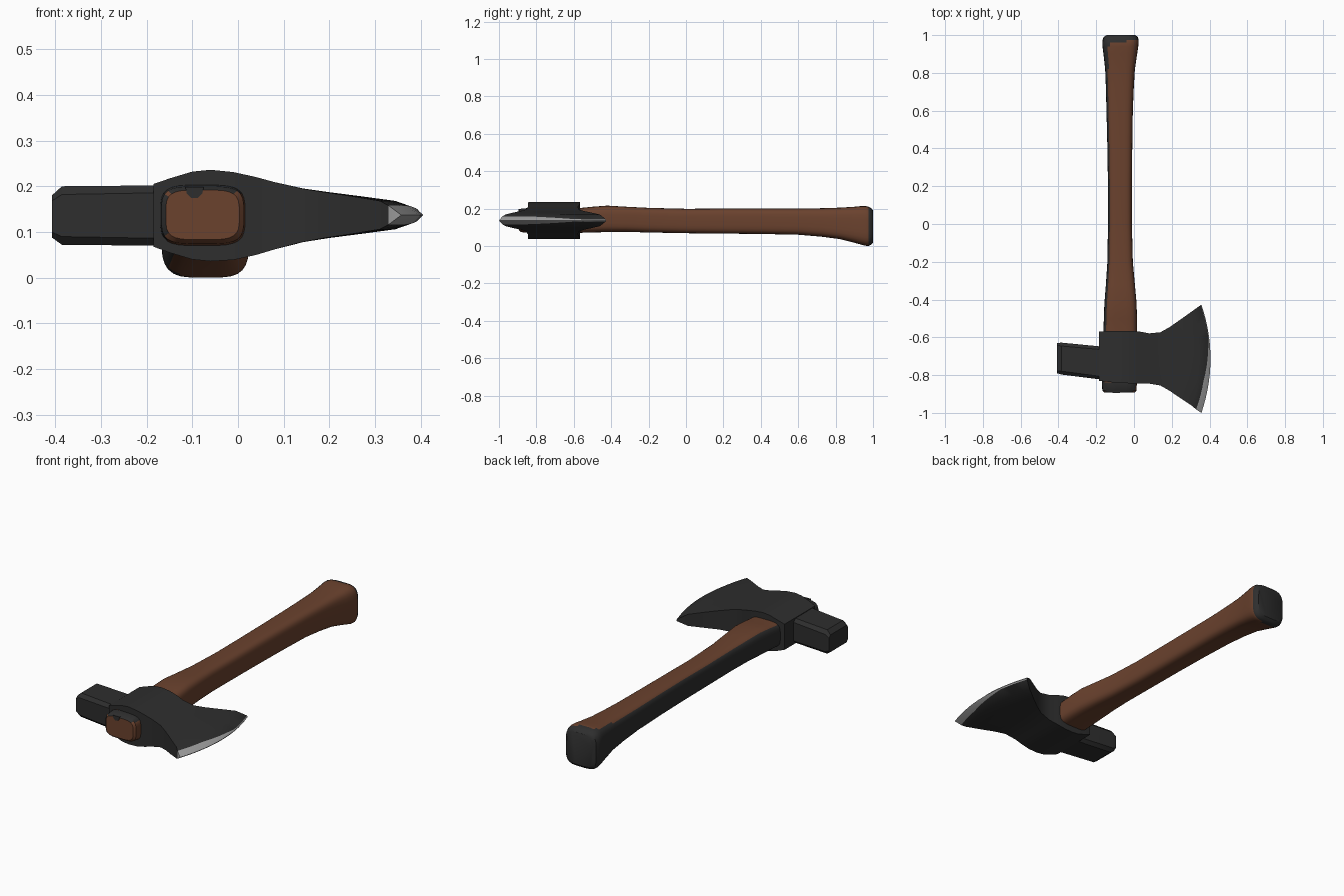
import bpy, bmesh, math
from mathutils import Vector

if "Cube" in bpy.data.objects:
    bpy.data.objects.remove(bpy.data.objects["Cube"])


def material(name, rgb):
    m = bpy.data.materials.new(name)
    m.diffuse_color = (*rgb, 1)
    m.use_nodes = True
    m.node_tree.nodes["Principled BSDF"].inputs["Base Color"].default_value = m.diffuse_color
    return m


BROWN = material("brown_wood", (0.145, 0.054, 0.027))
DARK = material("dark_iron", (0.027, 0.027, 0.027))
STEEL = material("bright_steel", (0.36, 0.36, 0.36))


def finish(name, bm, mats, angle=35):
    bmesh.ops.remove_doubles(bm, verts=bm.verts, dist=0.0004)
    bmesh.ops.recalc_face_normals(bm, faces=bm.faces)
    me = bpy.data.meshes.new(name)
    bm.to_mesh(me)
    bm.free()
    ob = bpy.data.objects.new(name, me)
    bpy.context.collection.objects.link(ob)
    for m in mats:
        me.materials.append(m)
    bpy.ops.object.select_all(action='DESELECT')
    ob.select_set(True)
    bpy.context.view_layer.objects.active = ob
    bpy.ops.object.shade_smooth_by_angle(angle=math.radians(angle))
    return ob


def loft(rings):
    """Skin closed rings of points and cap both ends; returns the mesh and face strips."""
    bm = bmesh.new()
    loops = [[bm.verts.new(p) for p in r] for r in rings]
    strips = []
    for a, b in zip(loops, loops[1:]):
        n = len(a)
        strips.append([bm.faces.new((a[i], a[(i + 1) % n], b[(i + 1) % n], b[i]))
                       for i in range(n)])
    bm.faces.new(loops[0])
    bm.faces.new(loops[-1])
    return bm, strips


# --- handle: rounded-square sections along y (y, x0, x1, z0, z1)
SECTIONS = [
    (-0.893, -0.158, 0.003, 0.083, 0.192), (-0.882, -0.168, 0.013, 0.074, 0.200),
    (-0.84, -0.170, 0.016, 0.070, 0.203), (-0.57, -0.162, 0.016, 0.070, 0.203),
    (-0.50, -0.160, 0.016, 0.072, 0.210), (-0.42, -0.157, 0.014, 0.074, 0.216),
    (-0.32, -0.149, 0.005, 0.075, 0.210), (-0.20, -0.141, -0.006, 0.072, 0.204),
    (0.0, -0.138, -0.011, 0.068, 0.199), (0.20, -0.138, -0.011, 0.066, 0.200),
    (0.40, -0.141, -0.009, 0.064, 0.200), (0.60, -0.146, -0.006, 0.060, 0.200),
    (0.72, -0.149, -0.001, 0.050, 0.202), (0.82, -0.153, 0.005, 0.037, 0.205),
    (0.90, -0.162, 0.017, 0.017, 0.210), (0.94, -0.167, 0.023, 0.006, 0.214),
    (0.96, -0.168, 0.025, 0.001, 0.214), (0.975, -0.166, 0.025, 0.000, 0.210),
    (0.99, -0.161, 0.020, 0.006, 0.203), (1.0, -0.146, 0.007, 0.018, 0.190),
]


def rounded(y, x0, x1, z0, z1, n=28, power=0.5):
    pts = []
    for i in range(n):
        t = 2 * math.pi * (i + 0.5) / n
        c, s = math.cos(t), math.sin(t)
        pts.append(((x0 + x1) / 2 + (x1 - x0) / 2 * math.copysign(abs(c) ** power, c), y,
                    (z0 + z1) / 2 + (z1 - z0) / 2 * math.copysign(abs(s) ** power, s)))
    return pts


bm, _ = loft([rounded(*s) for s in SECTIONS])
bmesh.ops.recalc_face_normals(bm, faces=bm.faces)
bm.normal_update()
for f in bm.faces:
    c, n = f.calc_center_median(), f.normal
    butt = c.y - 0.2 * c.x > 0.975              # dark end cap
    back = n.x < -0.6                           # dark strip along the back
    stub = c.y < -0.8 and n.z > 0.6             # dark top where it leaves the head
    f.material_index = int(butt or back or stub)
finish("handle", bm, [BROWN, DARK])

# --- dark wedge mark in the handle's front end
bm, _ = loft([[(-0.115, y, 0.198), (-0.112, y, 0.184), (-0.102, y, 0.174), (-0.088, y, 0.174),
               (-0.078, y, 0.184), (-0.075, y, 0.198)] for y in (-0.896, -0.888)])
finish("end_wedge", bm, [DARK])

# --- axe head: eye and flared blade lofted along x (x, y0, y1, z0, z1, edge bulge)
EDGE_Z = 0.137
HEAD = [
    (-0.185, -0.830, -0.570, 0.068, 0.205, 0), (-0.15, -0.834, -0.567, 0.055, 0.217, 0),
    (-0.10, -0.840, -0.566, 0.040, 0.232, 0), (-0.06, -0.842, -0.566, 0.036, 0.236, 0),
    (-0.01, -0.844, -0.566, 0.039, 0.231, 0), (0.04, -0.845, -0.571, 0.050, 0.220, 0),
    (0.08, -0.845, -0.579, 0.062, 0.209, 0), (0.14, -0.855, -0.573, 0.078, 0.195, 0.003),
    (0.19, -0.884, -0.545, 0.087, 0.187, 0.010), (0.25, -0.925, -0.503, 0.096, 0.178, 0.020),
    (0.31, -0.965, -0.460, 0.106, 0.168, 0.034),
]
COLS = 14
VS = [-1 + 2 * i / COLS for i in range(COLS + 1)]


def row(x, y0, y1, z, bulge):
    return [Vector((x + bulge * (1 - v * v), (y0 + y1) / 2 + v * (y1 - y0) / 2, z)) for v in VS]


rings = [row(x, a, b, z1, k) + row(x, a, b, z0, k)[::-1] for x, a, b, z0, z1, k in HEAD]
edge = row(0.357, -1.0, -0.427, EDGE_Z, 0.048)


def bevel(side):
    """Start of the ground edge: wide at the front corner, narrowing to the other."""
    pts = []
    for v, p in zip(VS, edge):
        w = min(1, max(0.12, (0.55 - v) / 1.0))
        pts.append(p + Vector((-0.028 * w, -v * 0.018 * w, side * 0.021 * w ** 0.6)))
    return pts


rings.append(bevel(1) + bevel(-1)[::-1])
rings.append([p.copy() for p in edge] + [p.copy() for p in edge[::-1]])
bm, strips = loft(rings)
for f in strips[-1]:
    f.material_index = 1
finish("axe_head", bm, [DARK, STEEL], 32)

# --- hammer poll: slanted block with chamfered edges and striking face
def poll_ring(x, y0, y1, z0, z1, c):
    return [(x, y0 + c, z0), (x, y1 - c, z0), (x, y1, z0 + c), (x, y1, z1 - c),
            (x, y1 - c, z1), (x, y0 + c, z1), (x, y0, z1 - c), (x, y0, z0 + c)]


bm, _ = loft([poll_ring(-0.407, -0.790, -0.630, 0.088, 0.180, 0.012),
              poll_ring(-0.385, -0.797, -0.628, 0.072, 0.200, 0.018),
              poll_ring(-0.16, -0.825, -0.650, 0.070, 0.202, 0.016)])
finish("hammer_poll", bm, [DARK], 25)
